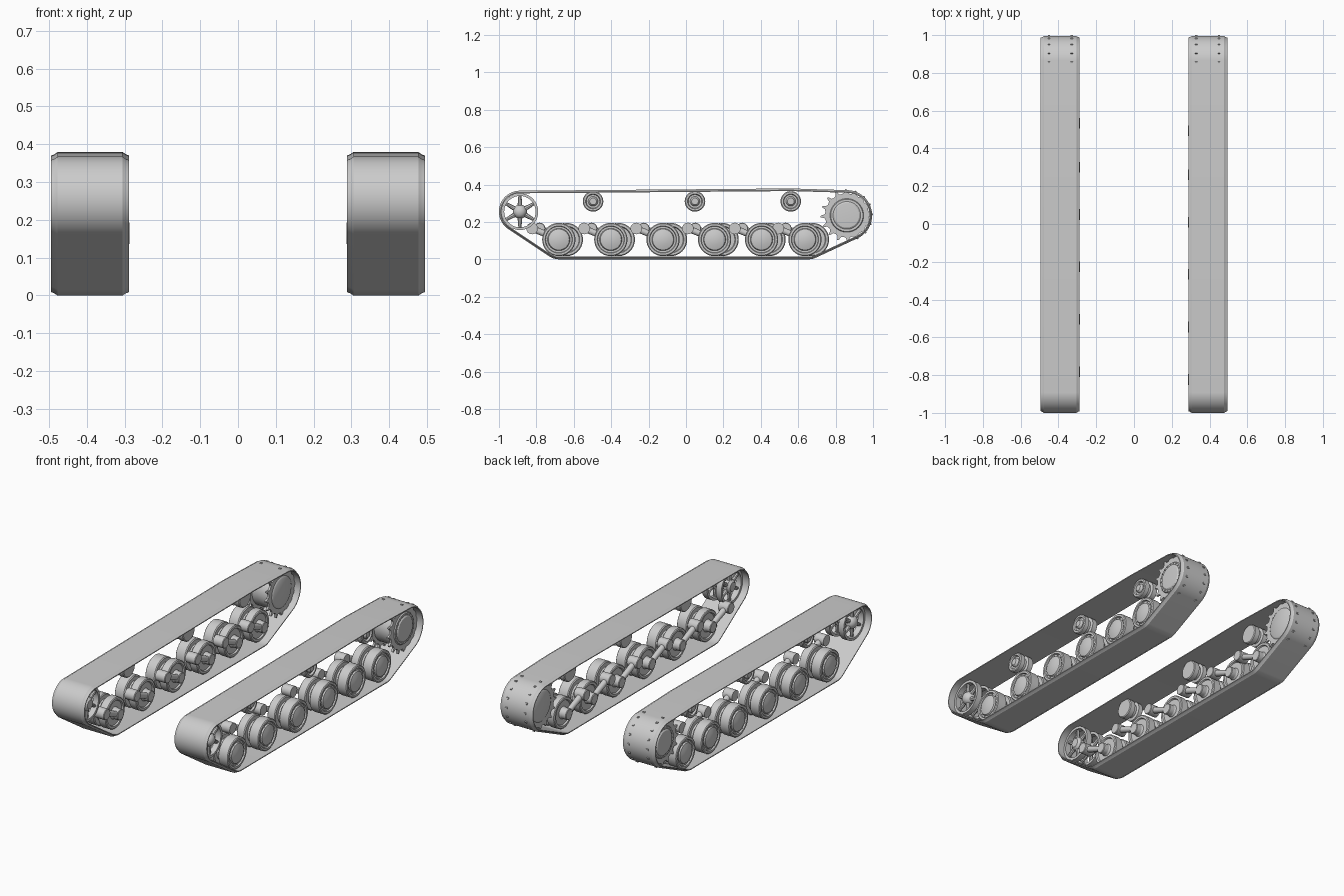
import bpy, bmesh
from math import sin, cos, pi, radians
from mathutils import Vector

cube = bpy.data.objects.get("Cube")
if cube:
    bpy.data.objects.remove(cube, do_unlink=True)

GREY = (0.6, 0.6, 0.6, 1)
mat = bpy.data.materials.new("steel grey")
mat.use_nodes = True
mat.diffuse_color = GREY
mat.node_tree.nodes["Principled BSDF"].inputs["Base Color"].default_value = GREY

parts = []


def finish(bm, name):
    """Turn a bmesh into a named, coloured object."""
    bmesh.ops.remove_doubles(bm, verts=bm.verts, dist=1e-5)
    bmesh.ops.recalc_face_normals(bm, faces=bm.faces)
    mesh = bpy.data.meshes.new(name)
    bm.to_mesh(mesh)
    bm.free()
    mesh.materials.append(mat)
    obj = bpy.data.objects.new(name, mesh)
    bpy.context.scene.collection.objects.link(obj)
    parts.append(obj)


def bridge(bm, rings, closed_profile, closed_path=True):
    """Skin a list of equal-length vertex rings."""
    n, m = len(rings), len(rings[0])
    for i in range(n if closed_path else n - 1):
        a, b = rings[i], rings[(i + 1) % n]
        for j in range(m if closed_profile else m - 1):
            k = (j + 1) % m
            bm.faces.new((a[j], a[k], b[k], b[j]))


def lathe(bm, side, y, z, profile, closed=False, segments=40):
    """Revolve (x, radius) points about an axle parallel to x."""
    rings = []
    for i in range(segments):
        t = 2 * pi * i / segments
        rings.append([bm.verts.new((side * x, y + r * cos(t), z + r * sin(t)))
                      for x, r in profile])
    bridge(bm, rings, closed)
    bmesh.ops.remove_doubles(bm, verts=bm.verts, dist=1e-5)


def rod(bm, a, b, r1, r2, segments=16):
    """Tapered round bar from a to b."""
    a, b = Vector(a), Vector(b)
    d = b - a
    new = bmesh.ops.create_cone(bm, cap_ends=True, segments=segments,
                                radius1=r1, radius2=r2, depth=d.length)["verts"]
    turn = d.to_track_quat("Z", "Y")
    for v in new:
        v.co = turn @ v.co + (a + b) / 2


def bolts(bm, side, x, y, z, radius, count, size):
    """Ring of bolt heads on an outer face."""
    for i in range(count):
        t = 2 * pi * i / count
        p = (y + radius * cos(t), z + radius * sin(t))
        rod(bm, (side * (x - 0.004), *p), (side * (x + 0.004), *p), size, size, 6)


# Layout along the hull: (y, z, radius)
IDLER = (-0.888, 0.255)
SPROCKET = (0.86, 0.235)
ROLLERS = (-0.497, 0.048, 0.56)
WHEELS = (-0.68, -0.402, -0.123, 0.153, 0.404, 0.636)
WHEEL_Z, PIVOT_Z, PIVOT_Y = 0.106, 0.165, -0.143
CIRCLES = [(*IDLER, 0.112), (*SPROCKET, 0.135), (-0.675, 0.106, 0.106),
           (0.652, 0.106, 0.106)] + [(y, 0.31, 0.069) for y in ROLLERS]


def track_band(side):
    """Belt stretched around all the wheels, with stepped bevelled edges."""
    half = [(0.103, 0.014), (0.103, 0.009), (0.095, 0.006), (0.086, 0)]
    section = half + [(-x, d) for x, d in reversed(half)]
    bm = bmesh.new()
    rings = []
    for i in range(180):
        t = 2 * pi * i / 180
        n = (cos(t), sin(t))
        y, z, r = max(CIRCLES, key=lambda c: c[0] * n[0] + c[1] * n[1] + c[2])
        rings.append([bm.verts.new((side * (0.391 + x), y + (r - d) * n[0],
                                    z + (r - d) * n[1])) for x, d in section])
    bridge(bm, rings, True)
    return bm


def road_wheel(side, y):
    """Twin-tyred wheel with a domed cap and bolted rim."""
    bm = bmesh.new()
    lathe(bm, side, y, WHEEL_Z, [
        (0.484, 0), (0.482, 0.03), (0.474, 0.056), (0.466, 0.06), (0.466, 0.07),
        (0.474, 0.073), (0.474, 0.084), (0.47, 0.089), (0.415, 0.089), (0.41, 0.084),
        (0.41, 0.062), (0.385, 0.062), (0.385, 0.084), (0.38, 0.089),
        (0.338, 0.089), (0.334, 0.084), (0.334, 0.072), (0.342, 0.068),
        (0.342, 0.035), (0.33, 0.03), (0.33, 0)])
    bolts(bm, side, 0.466, y, WHEEL_Z, 0.065, 12, 0.004)
    return bm


def swing_arm(side, y):
    """Trailing arm between the hull pivot and the wheel axle."""
    bm = bmesh.new()
    py = y + PIVOT_Y
    for cy, cz, r, x0, x1 in ((py, PIVOT_Z, 0.031, 0.287, 0.35),
                              (y, WHEEL_Z, 0.031, 0.3, 0.345)):
        lathe(bm, side, cy, cz, [(x0, 0), (x0, r - 0.003), (x0 + 0.003, r),
                                 (x1, r), (x1, 0)], segments=24)
    rod(bm, (side * 0.318, py, PIVOT_Z), (side * 0.318, y, WHEEL_Z), 0.018, 0.015)
    return bm


def return_roller(side, y):
    """Small grooved roller carrying the upper run."""
    bm = bmesh.new()
    lathe(bm, side, y, 0.31, [
        (0.44, 0), (0.44, 0.018), (0.434, 0.024), (0.426, 0.026), (0.426, 0.036),
        (0.436, 0.04), (0.436, 0.05), (0.432, 0.055), (0.406, 0.055),
        (0.402, 0.04), (0.384, 0.04), (0.38, 0.055), (0.35, 0.055),
        (0.346, 0.05), (0.346, 0)])
    return bm


def idler(side):
    """Pair of spoked rims on a rounded hub."""
    bm = bmesh.new()
    y, z = IDLER
    for x in (0.345, 0.437):
        lathe(bm, side, y, z, [(x - 0.017, 0.084), (x - 0.017, 0.098),
                               (x + 0.017, 0.098), (x + 0.017, 0.084)], True)
        for i in range(6):
            t = pi / 2 + i * pi / 3
            c, s = cos(t), sin(t)
            rod(bm, (side * x, y + 0.03 * c, z + 0.03 * s),
                (side * x, y + 0.088 * c, z + 0.088 * s), 0.013, 0.008, 8)
    lathe(bm, side, y, z, [(0.468, 0), (0.465, 0.018), (0.455, 0.03), (0.44, 0.038),
                           (0.425, 0.038), (0.42, 0.025), (0.362, 0.025),
                           (0.357, 0.038), (0.335, 0.038), (0.322, 0.025), (0.322, 0)])
    return bm


def sprocket(side):
    """Two toothed discs on a drum, with a bolted cap."""
    bm = bmesh.new()
    y, z = SPROCKET
    teeth = 16
    outline = [(-0.45, 0.116), (-0.22, 0.12), (-0.07, 0.14), (0.07, 0.14), (0.22, 0.12)]
    for x in (0.33, 0.45):
        ends = []
        for dx in (-0.006, 0.006):
            ring = []
            for i in range(teeth):
                for f, r in outline:
                    t = radians(2.5) + (i + f) * 2 * pi / teeth
                    ring.append(bm.verts.new((side * (x + dx), y + r * cos(t),
                                              z + r * sin(t))))
            bm.faces.new(ring)
            ends.append(ring)
        bridge(bm, ends, True, False)
    lathe(bm, side, y, z, [(0.472, 0), (0.468, 0.066), (0.462, 0.074), (0.462, 0.086),
                           (0.456, 0.09), (0.44, 0.1), (0.34, 0.1), (0.324, 0.09),
                           (0.318, 0.08), (0.318, 0)])
    bolts(bm, side, 0.462, y, z, 0.08, 20, 0.004)
    return bm


# Both running gears; the right wheels sit slightly further back
for side, label, shift in ((1, "left", 0), (-1, "right", 0.04)):
    finish(track_band(side), label + "_track_band")
    finish(idler(side), label + "_idler")
    finish(sprocket(side), label + "_drive_sprocket")
    for i, y in enumerate(ROLLERS, 1):
        finish(return_roller(side, y), f"{label}_return_roller_{i}")
    for i, y in enumerate(WHEELS, 1):
        finish(road_wheel(side, y + shift), f"{label}_road_wheel_{i}")
        finish(swing_arm(side, y + shift), f"{label}_swing_arm_{i}")

# Smooth shading with crisp edges
bpy.ops.object.select_all(action="DESELECT")
for obj in parts:
    obj.select_set(True)
bpy.context.view_layer.objects.active = parts[0]
bpy.ops.object.shade_smooth_by_angle(angle=radians(32))
